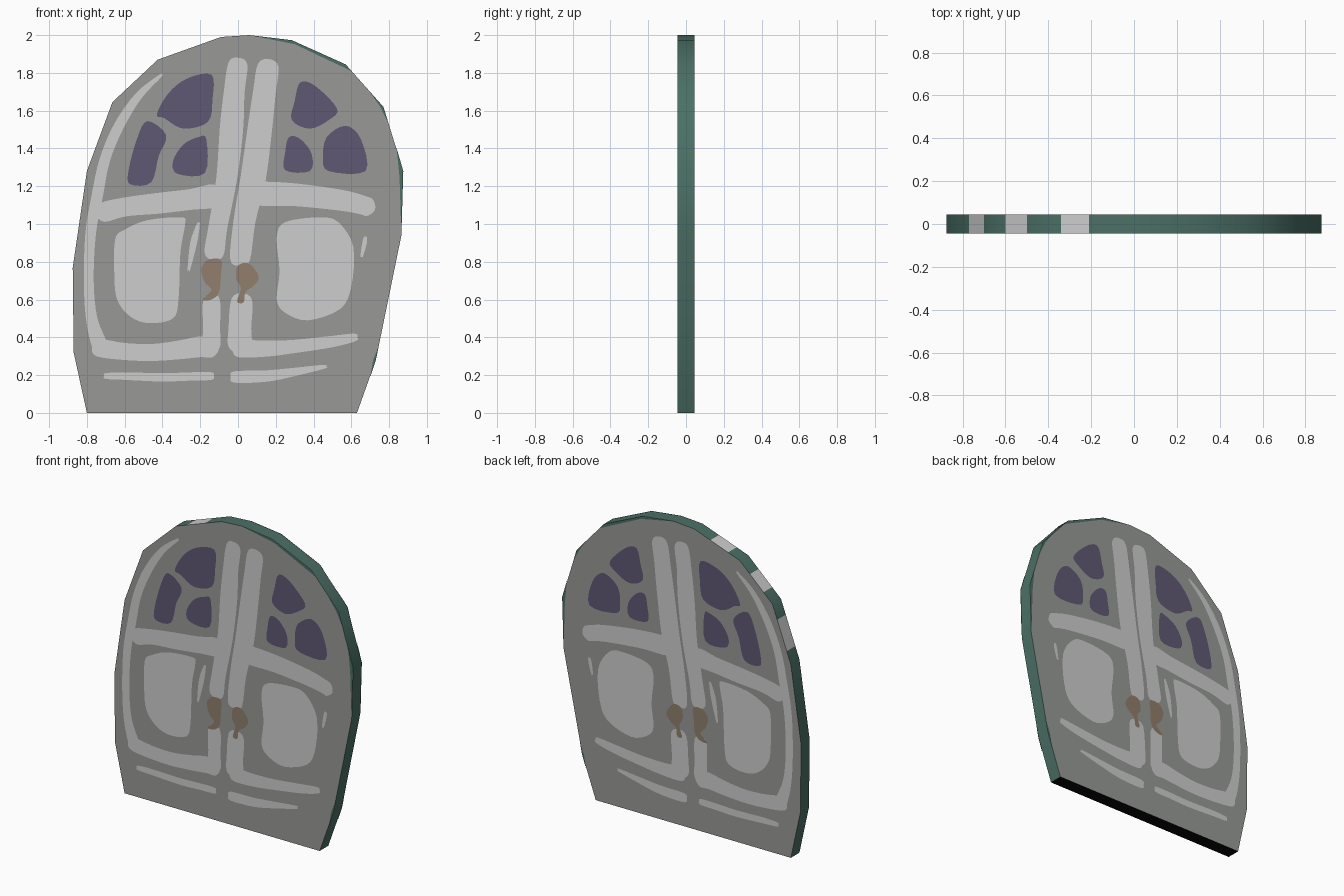
import bpy, bmesh, math
from mathutils import Vector

if "Cube" in bpy.data.objects:
    bpy.data.objects.remove(bpy.data.objects["Cube"])

HALF = 0.045  # half thickness of the slab


def material(name, srgb):
    m = bpy.data.materials.new(name)
    lin = [(c / 255 / 12.92) if c < 11 else ((c / 255 + 0.055) / 1.055) ** 2.4 for c in srgb]
    m.diffuse_color = (*lin, 1)
    m.use_nodes = True
    m.node_tree.nodes["Principled BSDF"].inputs["Base Color"].default_value = m.diffuse_color
    return m


GREY = material("mid_grey", (152, 154, 151))
LIGHT = material("light_grey", (206, 206, 206))
PURPLE = material("window_purple", (96, 88, 115))
BROWN = material("handle_brown", (145, 127, 108))
GREEN = material("edge_green", (75, 112, 102))
BLACK = material("underside_black", (8, 8, 8))


def make_object(name, bm, mats):
    me = bpy.data.meshes.new(name)
    bm.to_mesh(me)
    bm.free()
    for m in mats:
        me.materials.append(m)
    ob = bpy.data.objects.new(name, me)
    bpy.context.collection.objects.link(ob)
    return ob


def smooth_loop(pts, steps=4):
    """Closed Catmull-Rom curve through the points."""
    p = [Vector(q) for q in pts]
    n, out = len(p), []
    for i in range(n):
        a, b, c, d = p[i - 1], p[i], p[(i + 1) % n], p[(i + 2) % n]
        for k in range(steps):
            t = k / steps
            out.append(0.5 * (2 * b + (c - a) * t + (2 * a - 5 * b + 4 * c - d) * t * t
                              + (3 * b - a - 3 * c + d) * t ** 3))
    return out


def plate(name, mat, pts, lift=0.002, smooth=True):
    """Painted shape laid on both faces of the slab."""
    loop = smooth_loop(pts) if smooth else [Vector(q) for q in pts]
    bm = bmesh.new()
    for side in (-1, 1):
        f = bm.faces.new([bm.verts.new((q.x, side * (HALF + lift), q.y)) for q in loop])
        f.normal_update()
        if f.normal.y * side < 0:
            f.normal_flip()
    bmesh.ops.triangulate(bm, faces=bm.faces[:])
    return make_object(name, bm, [mat])


def ribbon(name, path):
    """Light brush stroke along x, z, half-width points."""
    c = [Vector(q[:2]) for q in path]
    left, right = [], []
    for i, q in enumerate(path):
        d = (c[min(i + 1, len(c) - 1)] - c[max(i - 1, 0)]).normalized()
        side = Vector((-d.y, d.x)) * q[2]
        left.append(c[i] + side)
        right.append(c[i] - side)
    tip0 = c[0] + (c[0] - c[1]).normalized() * path[0][2] * 0.6
    tip1 = c[-1] + (c[-1] - c[-2]).normalized() * path[-1][2] * 0.6
    plate(name, LIGHT, [tip0] + left + [tip1] + right[::-1])


# Door slab: faceted arch outline, extruded
outline = [(-.80, 0), (-.87, .32), (-.875, .77), (-.80, 1.28), (-.665, 1.645), (-.425, 1.87),
           (-.09, 1.99), (.06, 2.0), (.285, 1.973), (.57, 1.845), (.77, 1.62), (.875, 1.28),
           (.865, .94), (.73, .28), (.63, 0)]
bm = bmesh.new()
face = bm.faces.new([bm.verts.new((x, -HALF, z)) for x, z in outline])
ext = bmesh.ops.extrude_face_region(bm, geom=[face])
for v in ext["geom"]:
    if isinstance(v, bmesh.types.BMVert):
        v.co.y = HALF
# cut the rim for the grey patches on the upper left edge
patches = [(-.77, -.70), (-.60, -.50), (-.34, -.21)]
for x in [x for pair in patches for x in pair]:
    bmesh.ops.bisect_plane(bm, geom=bm.verts[:] + bm.edges[:] + bm.faces[:],
                           plane_co=(x, 0, 0), plane_no=(1, 0, 0))
bmesh.ops.recalc_face_normals(bm, faces=bm.faces[:])
for f in bm.faces:
    cx = f.calc_center_median().x
    if abs(f.normal.y) > 0.5:
        f.material_index = 0
    elif f.normal.z < -0.9:
        f.material_index = 2
    elif f.normal.z > 0.2 and any(a < cx < b for a, b in patches):
        f.material_index = 3
    else:
        f.material_index = 1
slab = make_object("door_slab", bm, [GREY, GREEN, BLACK, LIGHT])
bpy.context.view_layer.objects.active = slab
slab.select_set(True)
bpy.ops.object.shade_smooth_by_angle(angle=math.radians(30))

# Green slivers that wrap onto the faces
plate("green_trim_top", GREEN, [(.06, 2), (.285, 1.973), (.57, 1.845), (.60, 1.81), (.3, 1.952)], smooth=False)
plate("green_trim_shoulder", GREEN, [(.69, 1.71), (.77, 1.62), (.795, 1.535), (.75, 1.625)], smooth=False)
plate("green_trim_side", GREEN, [(.84, 1.4), (.875, 1.28), (.865, .94), (.855, 1.25)], smooth=False)
plate("green_trim_foot", GREEN, [(.745, .355), (.73, .28), (.70, .19), (.715, .28)], smooth=False)

# Light frame strokes
ribbon("left_border", [(-.41, 1.785, .008), (-.525, 1.68, .02), (-.63, 1.52, .027), (-.705, 1.34, .028),
                       (-.745, 1.15, .03), (-.78, .95, .028), (-.79, .7, .026), (-.775, .5, .03),
                       (-.73, .35, .04)])
ribbon("left_bottom_rail", [(-.745, .345, .045), (-.6, .325, .045), (-.45, .32, .045), (-.3, .335, .05),
                            (-.2, .35, .055), (-.13, .345, .05)])
ribbon("left_cross_rail", [(-.72, 1.06, .05), (-.6, 1.09, .05), (-.42, 1.11, .055), (-.25, 1.13, .055),
                           (-.12, 1.15, .06)])
ribbon("left_centre_bar", [(0, 1.85, .05), (-.02, 1.7, .055), (-.035, 1.5, .062), (-.06, 1.24, .055),
                           (-.107, .98, .05), (-.127, .84, .05)])
ribbon("left_lower_bar", [(-.14, .6, .044), (-.14, .45, .045), (-.14, .35, .045)])
ribbon("right_centre_bar", [(.16, 1.84, .055), (.14, 1.7, .06), (.115, 1.5, .065), (.08, 1.24, .067),
                            (.035, 1.02, .058), (.01, .81, .052)])
ribbon("right_lower_bar", [(.02, .6, .055), (.01, .45, .06), (.01, .35, .06)])
ribbon("right_cross_rail", [(.1, 1.16, .06), (.3, 1.155, .06), (.55, 1.125, .055), (.66, 1.1, .05),
                            (.70, 1.085, .045)])
ribbon("right_bottom_rail", [(0, .34, .045), (.15, .34, .042), (.3, .352, .035), (.5, .378, .03),
                             (.62, .40, .02)])
ribbon("left_foot_stroke", [(-.7, .195, .015), (-.6, .195, .02), (-.4, .188, .022), (-.25, .193, .022),
                            (-.14, .195, .02)])
ribbon("right_foot_stroke", [(-.02, .19, .03), (.15, .195, .03), (.3, .217, .022), (.46, .245, .01)])
ribbon("left_panel_stroke", [(-.21, 1.0, .008), (-.235, .9, .018), (-.26, .76, .007)])
ribbon("right_panel_fleck", [(.675, .93, .008), (.67, .9, .012), (.655, .83, .007)])

# Light lower panels
plate("left_panel", LIGHT, [(-.65, .92), (-.60, .97), (-.48, 1.02), (-.30, 1.035), (-.28, 1.0), (-.305, .85),
                            (-.315, .6), (-.345, .5), (-.47, .475), (-.57, .51), (-.64, .6), (-.655, .74)])
plate("right_panel", LIGHT, [(.205, .93), (.25, 1.01), (.43, 1.035), (.53, 1.01), (.61, .88), (.60, .67),
                             (.54, .55), (.37, .49), (.25, .53), (.205, .6), (.22, .75)])

# Purple window panes
panes = {
    "left_pane_upper": [(-.43, 1.58), (-.37, 1.69), (-.27, 1.77), (-.14, 1.79), (-.135, 1.66), (-.16, 1.54),
                        (-.29, 1.505), (-.39, 1.56)],
    "left_pane_outer": [(-.48, 1.545), (-.38, 1.47), (-.42, 1.36), (-.46, 1.22), (-.57, 1.21), (-.58, 1.28),
                        (-.535, 1.45)],
    "left_pane_inner": [(-.21, 1.46), (-.168, 1.45), (-.175, 1.27), (-.32, 1.265), (-.345, 1.33), (-.29, 1.42)],
}
for name, pts in panes.items():
    plate(name, PURPLE, pts)
panes = {
    "right_pane_upper": [(.33, 1.75), (.41, 1.73), (.525, 1.61), (.48, 1.55), (.38, 1.505), (.285, 1.55),
                         (.3, 1.65)],
    "right_pane_outer": [(.57, 1.52), (.65, 1.45), (.675, 1.28), (.48, 1.28), (.45, 1.35), (.47, 1.46)],
    "right_pane_inner": [(.27, 1.46), (.33, 1.45), (.39, 1.37), (.38, 1.28), (.25, 1.285), (.25, 1.38)],
}
for name, pts in panes.items():
    plate(name, PURPLE, pts)

# Brown handles
plate("left_handle", BROWN, [(-.195, .76), (-.16, .81), (-.09, .81), (-.09, .74), (-.1, .64), (-.14, .60),
                             (-.19, .60), (-.14, .65), (-.175, .69)], lift=.004)
plate("right_handle", BROWN, [(0, .78), (.06, .79), (.11, .72), (.08, .67), (.04, .64), (.03, .585),
                              (-.005, .59), (.015, .66), (-.01, .71)], lift=.004)
